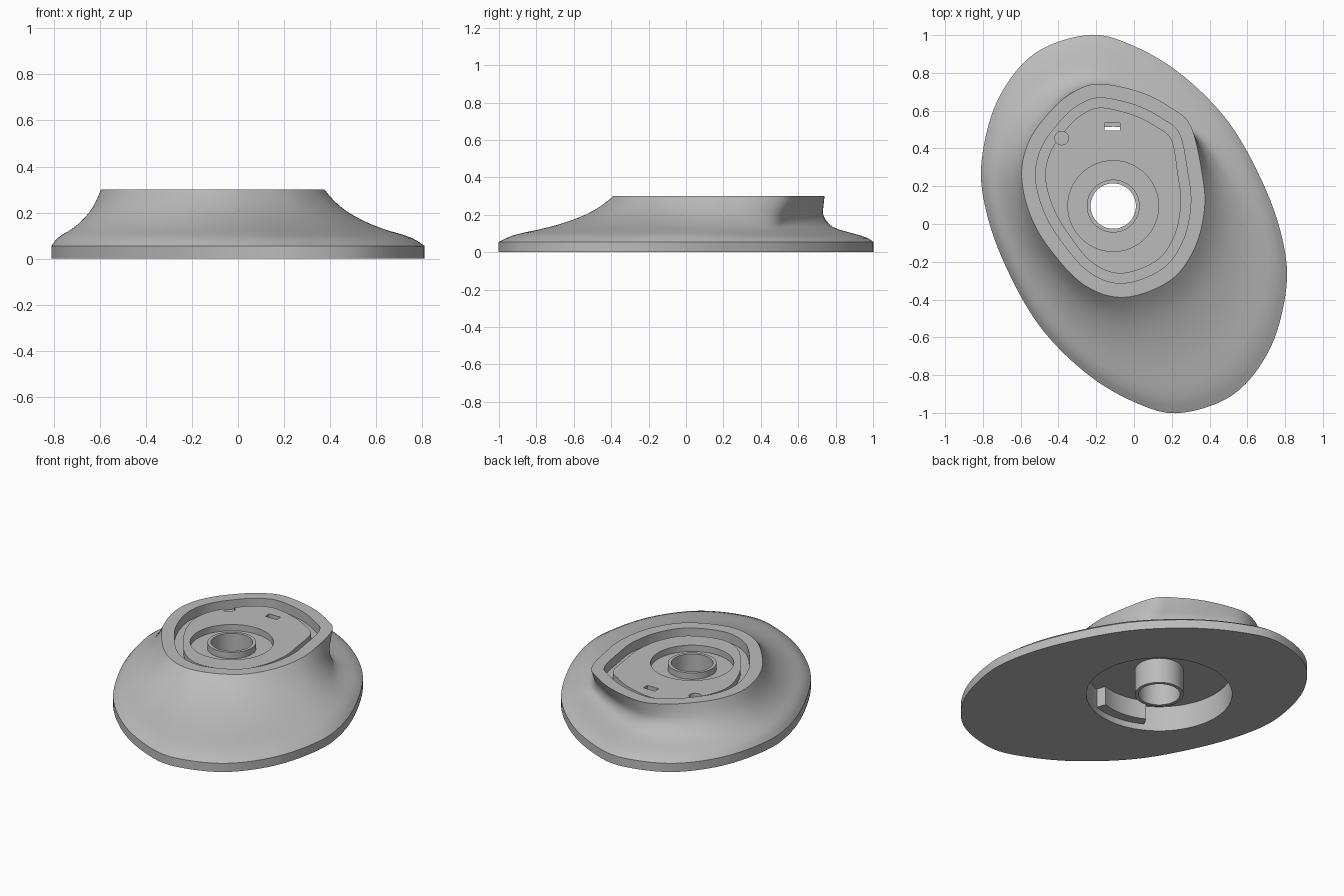
import bpy, bmesh, math
from mathutils import Vector

if "Cube" in bpy.data.objects:
    bpy.data.objects.remove(bpy.data.objects["Cube"])

N = 144
HUB = Vector((-0.11, 0.095))
RIM_CENTER = Vector((-0.11, 0.18))

grey = bpy.data.materials.new("plain grey")
grey.use_nodes = True
grey.diffuse_color = (0.5, 0.5, 0.5, 1)
grey.node_tree.nodes["Principled BSDF"].inputs["Base Color"].default_value = (0.5, 0.5, 0.5, 1)


def spline(points, steps=16):
    """Closed smooth curve through the points."""
    out, n = [], len(points)
    for i in range(n):
        a, b, c, d = (Vector(points[(i + k) % n]) for k in (-1, 0, 1, 2))
        for s in range(steps):
            t = s / steps
            out.append(0.5 * (2 * b + (c - a) * t + (2 * a - 5 * b + 4 * c - d) * t**2
                              + (3 * b - a - 3 * c + d) * t**3))
    return out


def radii(points, center):
    """Radius of a closed outline at N even angles around a centre."""
    polar = sorted(((p - center).to_2d().length, math.atan2(p.y - center.y, p.x - center.x) % math.tau)
                   for p in spline(points))
    polar.sort(key=lambda q: q[1])
    polar = [(polar[-1][0], polar[-1][1] - math.tau)] + polar + [(polar[0][0], polar[0][1] + math.tau)]
    out, j = [], 0
    for i in range(N):
        a = math.tau * i / N
        while polar[j + 1][1] < a:
            j += 1
        (r0, a0), (r1, a1) = polar[j], polar[j + 1]
        out.append(r0 + (r1 - r0) * (a - a0) / max(a1 - a0, 1e-6))
    return out


def ring(center, radius):
    """Points at N even angles; radius is one number or a list."""
    rs = radius if isinstance(radius, list) else [radius] * N
    return [center + Vector((math.cos(math.tau * i / N), math.sin(math.tau * i / N))) * r
            for i, r in enumerate(rs)]


def finish(name, bm, smooth=True):
    bmesh.ops.recalc_face_normals(bm, faces=bm.faces)
    mesh = bpy.data.meshes.new(name)
    bm.to_mesh(mesh)
    bm.free()
    obj = bpy.data.objects.new(name, mesh)
    bpy.context.collection.objects.link(obj)
    mesh.materials.append(grey)
    if smooth:
        bpy.ops.object.select_all(action="DESELECT")
        obj.select_set(True)
        bpy.context.view_layer.objects.active = obj
        bpy.ops.object.shade_smooth_by_angle(angle=math.radians(32))
    return obj


# Outlines of the foot (half, then turned about the middle) and of the raised rim
half = [(-0.25, 1.0), (-0.03, 0.955), (0.24, 0.80), (0.5, 0.54), (0.69, 0.2), (0.79, -0.1),
        (0.805, -0.35), (0.72, -0.66), (0.53, -0.9)]
foot = half + [(-x, -y) for x, y in half]
rim = [(-0.18, 0.742), (0.03, 0.70), (0.19, 0.62), (0.30, 0.52), (0.36, 0.27), (0.373, 0.08),
       (0.32, -0.13), (0.19, -0.30), (-0.05, -0.388), (-0.26, -0.325), (-0.44, -0.14),
       (-0.55, 0.05), (-0.595, 0.265), (-0.55, 0.45), (-0.43, 0.61), (-0.31, 0.705)]
foot_ring = ring(Vector((0, 0)), radii(foot, Vector((0, 0))))
rim_r = radii(rim, RIM_CENTER)
rim_ring = ring(RIM_CENTER, rim_r)

# Flared side: height, spread toward the foot, undercut at the back
flare = [(0.055, 1, 0), (0.075, 0.935, 0.015), (0.09, 0.875, 0.05), (0.105, 0.78, 0.09),
         (0.12, 0.66, 0.12), (0.135, 0.56, 0.13), (0.15, 0.47, 0.125), (0.175, 0.35, 0.11),
         (0.2, 0.25, 0.09), (0.225, 0.17, 0.065), (0.25, 0.105, 0.04), (0.275, 0.05, 0.02),
         (0.3, 0, 0)]
loops = [(foot_ring, 0)]
for z, spread, cut in flare:
    pts = []
    for i in range(N):
        a = math.tau * i / N
        w = max(0, math.cos(a - math.radians(75))) ** 2
        p = rim_ring[i].lerp(foot_ring[i], spread)
        pts.append(p - Vector((math.cos(a), math.sin(a))) * cut * w)
    loops.append((pts, z))

# Groove and plate inside the rim
groove = ring(RIM_CENTER, [r - 0.075 for r in rim_r])
plate = ring(RIM_CENTER, [r - 0.127 for r in rim_r])
loops += [(groove, 0.3), (groove, 0.24), (plate, 0.24), (plate, 0.275)]

# Round recess, hub with through hole, then the underside pocket
for r, z in [(0.24, 0.275), (0.24, 0.235), (0.14, 0.235), (0.14, 0.275), (0.12, 0.275),
             (0.12, 0.0), (0.14, 0.0), (0.14, 0.16), (0.42, 0.16), (0.42, 0.0)]:
    loops.append((ring(HUB, r), z))

bm = bmesh.new()
rows = [[bm.verts.new((p.x, p.y, z)) for p in pts] for pts, z in loops]
for j, low in enumerate(rows):
    high = rows[(j + 1) % len(rows)]
    for i in range(N):
        k = (i + 1) % N
        bm.faces.new((low[i], low[k], high[k], high[i]))
body = finish("base_body", bm, smooth=False)


def cut(cutter):
    cutter.hide_render = True
    mod = body.modifiers.new(cutter.name, "BOOLEAN")
    mod.object = cutter
    mod.solver = "EXACT"
    bpy.context.view_layer.objects.active = body
    bpy.ops.object.modifier_apply(modifier=mod.name)
    bpy.data.objects.remove(cutter)


# Slot and blind pin hole in the plate
bm = bmesh.new()
bmesh.ops.create_cube(bm, size=1)
bmesh.ops.scale(bm, vec=(0.08, 0.04, 0.2), verts=bm.verts)
bmesh.ops.translate(bm, vec=(-0.115, 0.515, 0.245), verts=bm.verts)
cut(finish("slot_cutter", bm, smooth=False))
bm = bmesh.new()
bmesh.ops.create_cone(bm, cap_ends=True, segments=32, radius1=0.036, radius2=0.036, depth=0.1)
bmesh.ops.translate(bm, vec=(-0.383, 0.455, 0.275), verts=bm.verts)
cut(finish("pin_hole_cutter", bm, smooth=False))
bpy.ops.object.select_all(action="DESELECT")
body.select_set(True)
bpy.context.view_layer.objects.active = body
bpy.ops.object.shade_smooth_by_angle(angle=math.radians(32))

# Curved stop block inside the underside pocket
bm = bmesh.new()
rows = []
for s in range(17):
    a = math.radians(242 + 47 * s / 16)
    rows.append([bm.verts.new((HUB.x + r * math.cos(a), HUB.y + r * math.sin(a), z))
                 for r, z in ((0.36, 0.04), (0.422, 0.04), (0.422, 0.162), (0.36, 0.162))])
for a, b in zip(rows, rows[1:]):
    for i in range(4):
        bm.faces.new((a[i], a[(i + 1) % 4], b[(i + 1) % 4], b[i]))
bm.faces.new(rows[0])
bm.faces.new(rows[-1])
finish("stop_block", bm)
